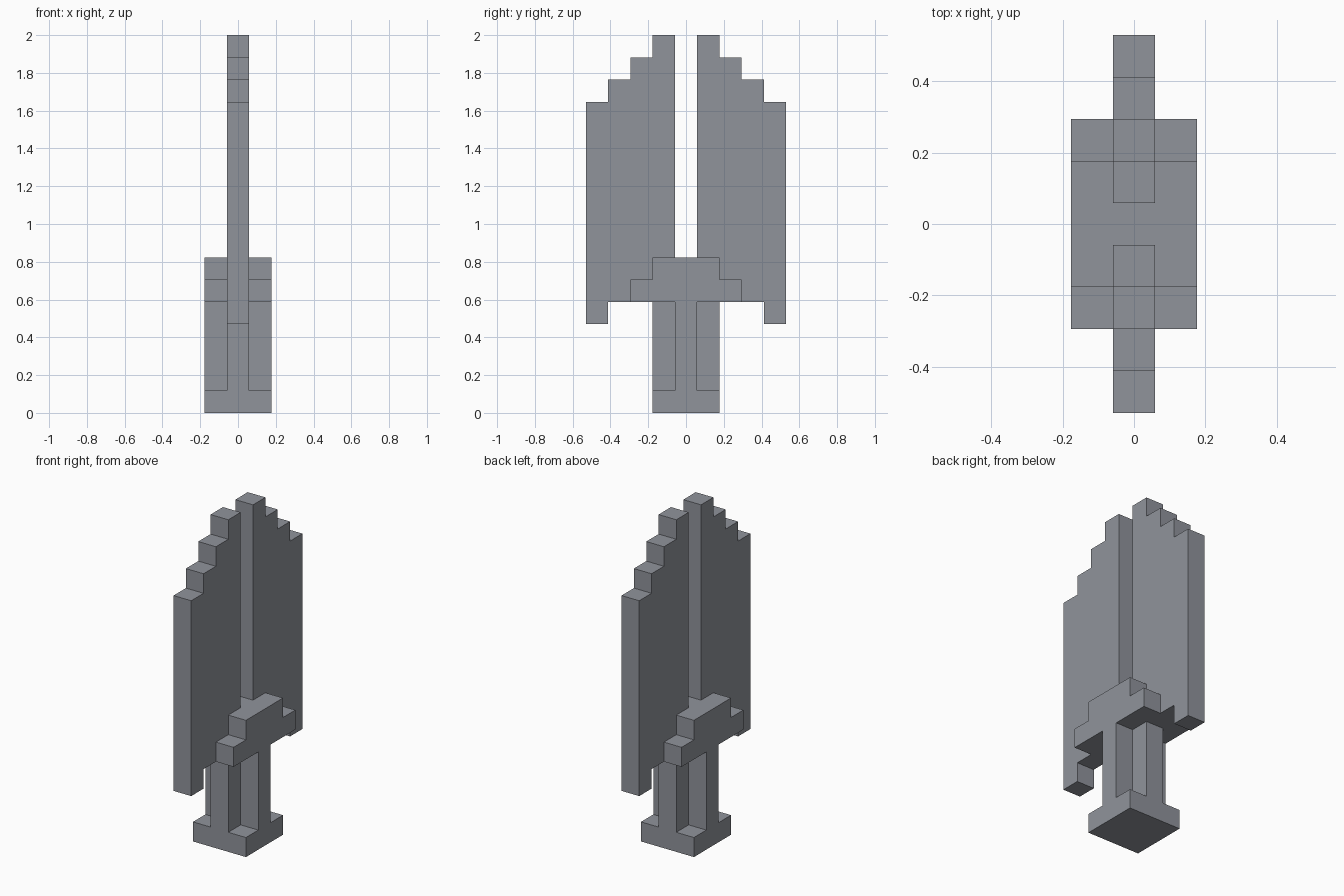
import bpy
import bmesh
from mathutils import Vector

cube = bpy.data.objects.get("Cube")
if cube:
    bpy.data.objects.remove(cube, do_unlink=True)

U = 2 / 17  # one block of the stepped design

steel = bpy.data.materials.new("steel grey")
steel.use_nodes = True
colour = (0.28, 0.295, 0.33, 1)
steel.diffuse_color = colour
steel.node_tree.nodes["Principled BSDF"].inputs["Base Color"].default_value = colour


def extrude(name, points, direction):
    """Prism from a flat outline (in blocks), swept along direction."""
    bm = bmesh.new()
    face = bm.faces.new([bm.verts.new(Vector(p) * U) for p in points])
    swept = bmesh.ops.extrude_face_region(bm, geom=[face])
    verts = [g for g in swept["geom"] if isinstance(g, bmesh.types.BMVert)]
    bmesh.ops.translate(bm, verts=verts, vec=Vector(direction) * U)
    bmesh.ops.recalc_face_normals(bm, faces=bm.faces)
    mesh = bpy.data.meshes.new(name)
    bm.to_mesh(mesh)
    bm.free()
    mesh.materials.append(steel)
    obj = bpy.data.objects.new(name, mesh)
    bpy.context.collection.objects.link(obj)
    return obj


# Square pommel
extrude("pommel", [(-1.5, -1.5, 0), (1.5, -1.5, 0), (1.5, 1.5, 0), (-1.5, 1.5, 0)], (0, 0, 1))

# Grip with a cross-shaped section: one notched quarter turned four times
cross, corner = [], [(1.5, -0.5), (1.5, 0.5), (0.5, 0.5)]
for _ in range(4):
    cross += [(x, y, 1) for x, y in corner]
    corner = [(-y, x) for x, y in corner]
extrude("grip", cross, (0, 0, 4))

# Stepped guard
half = [(2.5, 5), (2.5, 6), (1.5, 6), (1.5, 7)]
outline = half + [(-y, z) for y, z in reversed(half)]
extrude("guard", [(-1.5, y, z) for y, z in outline], (3, 0, 0))

# Twin blades: stepped tip outside, lower edge seated on the guard
blade = [(0.5, 7), (0.5, 17)]
for i in range(4):
    blade += [(1.5 + i, 17 - i)]
    if i < 3:
        blade += [(1.5 + i, 16 - i)]
blade += [(4.5, 4), (3.5, 4), (3.5, 5), (2.5, 5), (2.5, 6), (1.5, 6), (1.5, 7)]
for name, side in (("back_blade", 1), ("front_blade", -1)):
    extrude(name, [(-0.5, side * y, z) for y, z in blade], (1, 0, 0))
